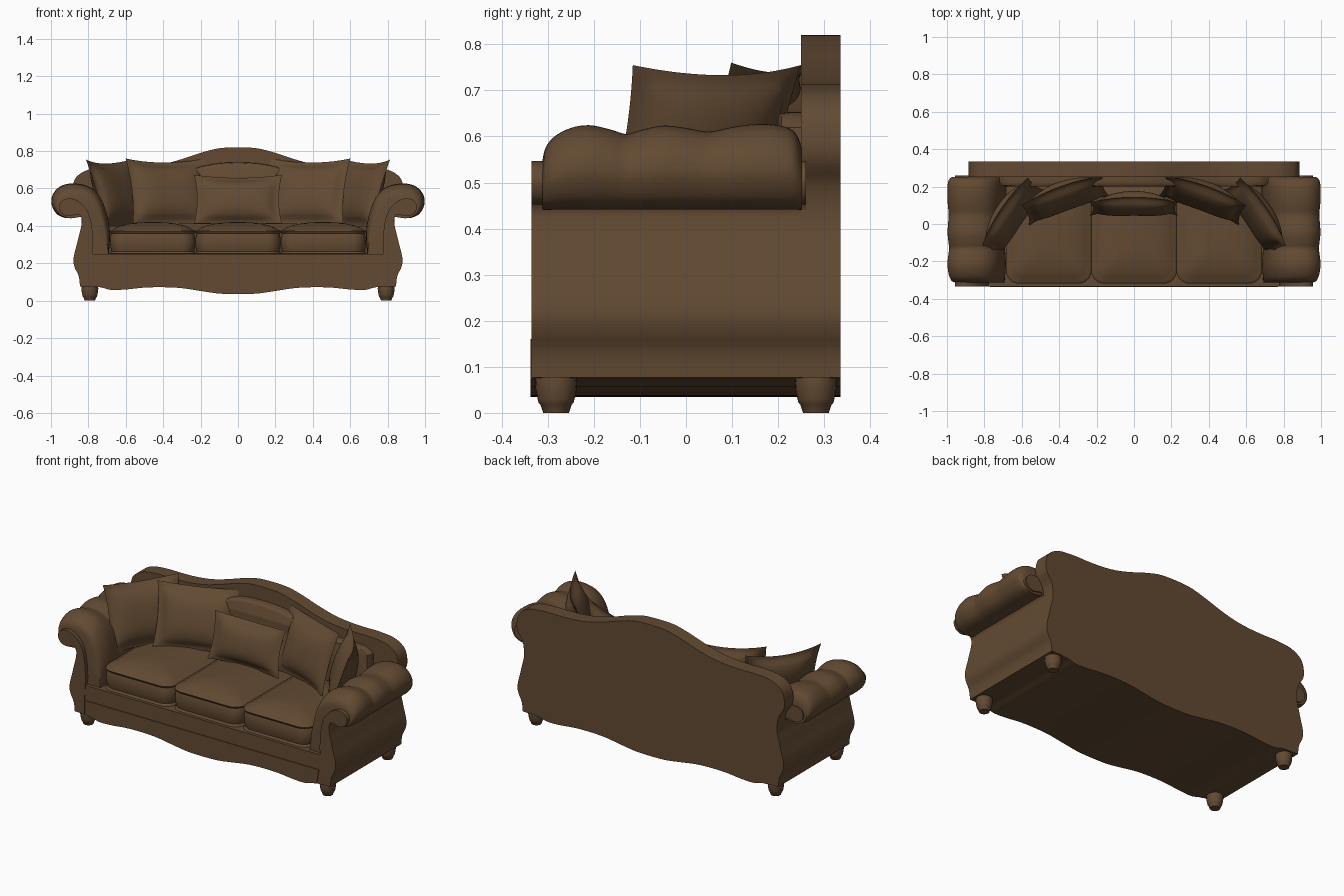
import bpy, bmesh, math
from mathutils import Matrix

if "Cube" in bpy.data.objects:
    bpy.data.objects.remove(bpy.data.objects["Cube"])

mat = bpy.data.materials.new("brown_leather")
mat.diffuse_color = (0.122, 0.068, 0.032, 1)
mat.use_nodes = True
mat.node_tree.nodes["Principled BSDF"].inputs["Base Color"].default_value = mat.diffuse_color


def spline(pts, n=6):
    """Smooth open curve through the given points."""
    out = []
    for i in range(len(pts) - 1):
        p0, p1, p2, p3 = (pts[max(i - 1, 0)], pts[i], pts[i + 1], pts[min(i + 2, len(pts) - 1)])
        for k in range(n):
            t = k / n
            out.append(tuple(0.5 * (2 * b + (c - a) * t + (2 * a - 5 * b + 4 * c - d) * t * t
                                    + (3 * b - a - 3 * c + d) * t ** 3)
                             for a, b, c, d in zip(p0, p1, p2, p3)))
    return out + [pts[-1]]


def finish(name, bm, angle=40):
    bmesh.ops.remove_doubles(bm, verts=bm.verts, dist=1e-5)
    bmesh.ops.recalc_face_normals(bm, faces=bm.faces)
    me = bpy.data.meshes.new(name)
    bm.to_mesh(me)
    bm.free()
    me.materials.append(mat)
    ob = bpy.data.objects.new(name, me)
    bpy.context.collection.objects.link(ob)
    bpy.ops.object.select_all(action='DESELECT')
    ob.select_set(True)
    bpy.context.view_layer.objects.active = ob
    bpy.ops.object.shade_smooth_by_angle(angle=math.radians(angle))
    return ob


def loft(name, rings, angle=40):
    """Skin a list of equal closed rings and cap both ends."""
    bm = bmesh.new()
    vs = [[bm.verts.new(p) for p in r] for r in rings]
    n = len(vs[0])
    for a, b in zip(vs, vs[1:]):
        for i in range(n):
            j = (i + 1) % n
            bm.faces.new((a[i], a[j], b[j], b[i]))
    bm.faces.new(vs[0])
    bm.faces.new(vs[-1])
    return finish(name, bm, angle)


def extrude(name, outline, y0, y1):
    return loft(name, [[(x, y, z) for x, z in outline] for y in (y0, y1)])


def both(half):
    """Mirror a half outline that runs from x=0 to x=0."""
    return half + [(-x, z) for x, z in reversed(half) if x > 1e-6]


# Shared outlines (right half, x and z)
wave = spline([(0, .035), (.1, .038), (.2, .052), (.3, .067), (.4, .072), (.5, .07),
               (.6, .06), (.68, .058), (.74, .072), (.845, .077)])
flank = [(.845, .077), (.848, .11), (.855, .14), (.872, .175), (.88, .21), (.875, .25),
         (.862, .30), (.85, .35), (.838, .40), (.836, .44)]

# Base with wavy skirt, and the slightly raised front apron
extrude("base", both(wave + spline(flank[:6])[1:] + [(0, .25)]), -.333, .335)
apron = [p for p in wave if p[0] < .77]
extrude("front_apron", both(apron + [(.77, .16), (0, .16)]), -.338, -.30)

# Camel back panel
back_top = spline([(.842, .48), (.852, .505), (.88, .55), (.885, .60), (.865, .66), (.80, .70),
                   (.70, .712), (.6, .712), (.5, .716), (.4, .73), (.3, .757), (.2, .79),
                   (.1, .815), (0, .82)])
extrude("back_panel", both(wave + spline(flank)[1:] + back_top), .25, .335)

# Padded inner back, set in below the back's top edge
pad_top = spline([(.72, .62), (.66, .65), (.5, .655), (.4, .668), (.3, .69), (.2, .717), (.1, .735), (0, .74)])
pad = both([(0, .24), (.72, .24)] + pad_top)
loft("back_pad", [[(x * k, y, .5 + (z - .5) * k) for x, z in pad]
                  for y, k in ((.26, 1), (.225, 1), (.207, .985), (.2, .95))])

# Arms
panel = spline(flank + [(.855, .462), (.90, .452), (.94, .465), (.957, .505), (.935, .538),
                        (.89, .546), (.84, .522), (.80, .47), (.782, .40), (.775, .30), (.78, .17)])
panel += [(.78, .077)]
scroll = [(.69, .24)] + spline([(.69, .26), (.685, .36), (.70, .46), (.735, .55), (.79, .605),
                                (.87, .625), (.94, .615), (.985, .575), (.997, .52), (.97, .465),
                                (.92, .442), (.87, .447), (.82, .46)]) + [(.80, .24)]
lumps = spline([(-.312, .545), (-.305, .575), (-.285, .6), (-.25, .618), (-.21, .624), (-.165, .615),
                (-.13, .605), (-.10, .613), (-.05, .623), (0, .618), (.05, .61), (.10, .62),
                (.15, .626), (.20, .624), (.235, .61), (.252, .575)], 4)


def arm_ring(s, y, top):
    f = (top - .44) / .185
    g = 1 - (1 - f) * .6
    ring = []
    for x, z in scroll:
        up = max(0, min(1, (z - .24) / .2))      # the lower inner side stays straight
        gx = 1 + (g - 1) * up
        ring.append((s * (.85 + (x - .85) * gx), y, .44 + (z - .44) * f if z > .44 else z))
    return ring


for s, side in ((-1, "left"), (1, "right")):
    extrude(side + "_arm_panel", [(s * x, z) for x, z in panel], -.335, .26)
    loft(side + "_arm_roll", [arm_ring(s, y, t) for y, t in lumps])

# Seat cushions: rounded rectangles stacked with piped edges
stack = [(.24, .03), (.246, .008), (.252, -.002), (.26, .001), (.264, .006), (.285, .001), (.31, -.001),
         (.34, .001), (.358, .006), (.362, .001), (.37, -.002), (.377, .003), (.379, .012),
         (.39, .03), (.402, .06), (.412, .105), (.418, .15), (.42, .2)]


def cushion_ring(cx, z, inset):
    hx, hy, r = .227 - inset, .29 - inset, max(.07 - inset * .3, .02)
    ring = []
    for k, (sx, sy) in enumerate(((1, 1), (-1, 1), (-1, -1), (1, -1))):
        for i in range(9):
            a = math.pi / 2 * (k + i / 8)
            rr = min(r, hx * .9)
            ring.append((cx + sx * (hx - rr) + rr * math.cos(a),
                         -.027 + sy * (hy - rr) + rr * math.sin(a), z))
    return ring


for cx, nm in ((-.456, "left"), (0, "middle"), (.456, "right")):
    loft(nm + "_seat_cushion", [cushion_ring(cx, z, i) for z, i in stack], 50)


# Throw pillows with a flat flange around a puffy middle
def pillow(name, w, h, t, loc, yaw, tilt):
    bm = bmesh.new()
    n = 28
    for side in (1, -1):
        g = []
        for i in range(n + 1):
            row = []
            for j in range(n + 1):
                u, v = 2 * i / n - 1, 2 * j / n - 1
                a = 1
                for q in (u, v):
                    a *= max(0, 1 - (abs(q) / .87) ** 2.6)
                edge = i in (0, n) or j in (0, n)
                y = 0 if edge else side * (.004 + t * a ** .6)
                row.append(bm.verts.new((w / 2 * u * (1 - .07 * (1 - v * v)),
                                         y - .03 * u * u,
                                         h / 2 * v * (1 - .07 * (1 - u * u)))))
            g.append(row)
        for i in range(n):
            for j in range(n):
                bm.faces.new((g[i][j], g[i + 1][j], g[i + 1][j + 1], g[i][j + 1]))
    bm.transform(Matrix.Translation(loc) @ Matrix.Rotation(math.radians(yaw), 4, 'Z')
                 @ Matrix.Rotation(math.radians(-tilt), 4, 'X'))
    finish(name, bm, 50)


pillow("middle_pillow", .47, .27, .055, (0, .11, .535), 0, 15)
for s, side in ((-1, "left"), (1, "right")):
    pillow(side + "_back_pillow", .46, .37, .06, (s * .375, .15, .575), -s * 20, 18)
    pillow(side + "_corner_pillow", .44, .38, .06, (s * .665, .05, .565), -s * 56, 18)

# Turned feet
foot = [(.0, .028), (.018, .034), (.022, .038), (.03, .04), (.05, .044), (.065, .045), (.085, .043)]
for s, side in ((-1, "left"), (1, "right")):
    for y, end in ((-.282, "front"), (.282, "back")):
        loft(f"{end}_{side}_foot",
             [[(s * .792 + r * math.cos(a * math.pi / 12), y + r * math.sin(a * math.pi / 12), z)
               for a in range(24)] for z, r in foot])
